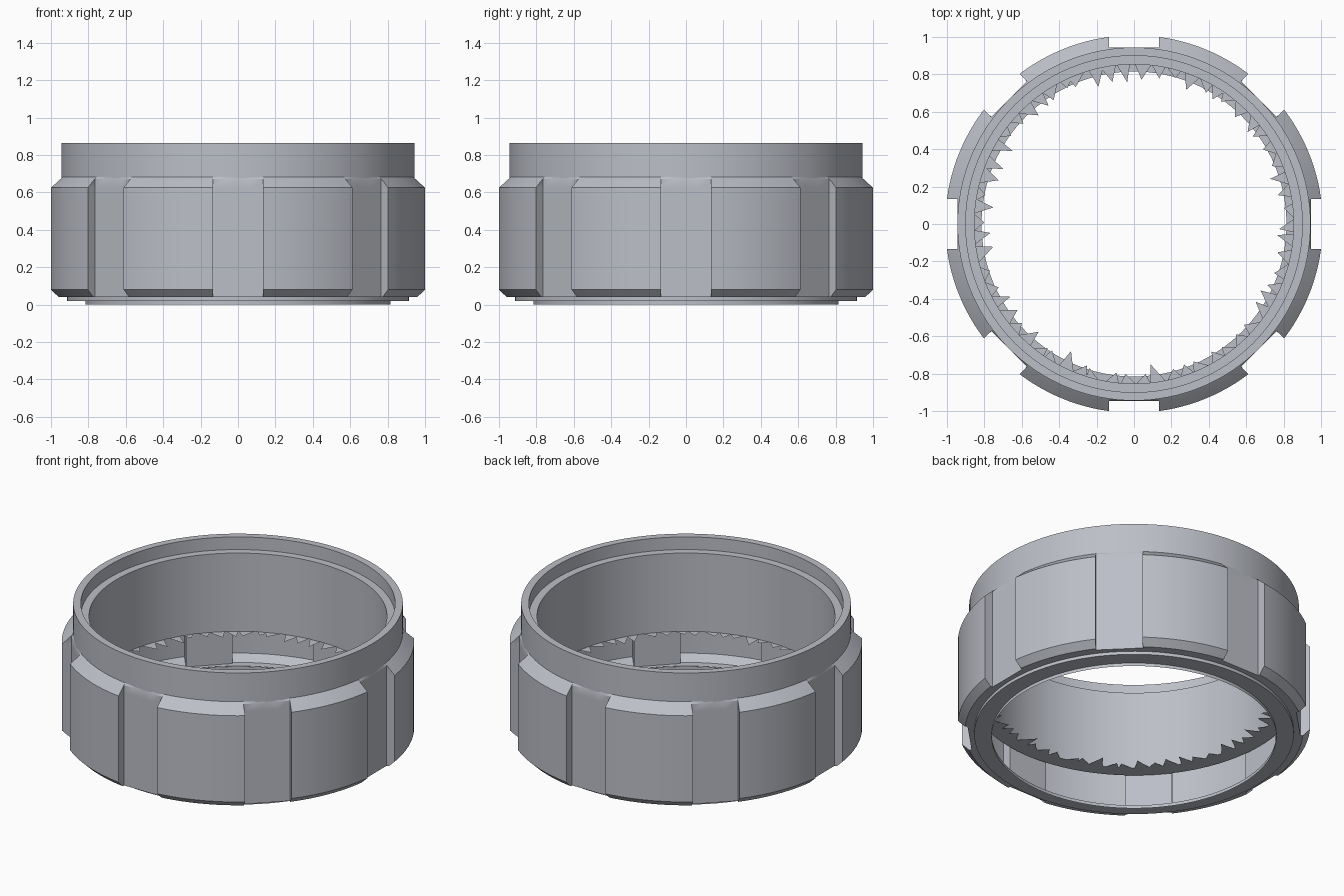
import bpy, math, random

cube = bpy.data.objects.get("Cube")
if cube:
    bpy.data.objects.remove(cube, do_unlink=True)

# One grey finish for the whole ring
grey = bpy.data.materials.new("satin_grey")
grey.use_nodes = True
COL = (0.50, 0.52, 0.57, 1.0)
grey.diffuse_color = COL
grey.node_tree.nodes["Principled BSDF"].inputs["Base Color"].default_value = COL


def make(name, verts, faces):
    me = bpy.data.meshes.new(name)
    me.from_pydata(verts, [], faces)
    me.materials.append(grey)
    ob = bpy.data.objects.new(name, me)
    bpy.context.collection.objects.link(ob)
    bpy.ops.object.select_all(action='DESELECT')
    ob.select_set(True)
    bpy.context.view_layer.objects.active = ob
    bpy.ops.object.shade_smooth_by_angle(angle=math.radians(25))
    return ob


def loft(name, rows):
    """Skin a stack of closed rings that share a point count."""
    n = len(rows[0])
    verts = [p for row in rows for p in row]
    faces = [(k * n + i, k * n + (i + 1) % n, (k + 1) * n + (i + 1) % n, (k + 1) * n + i)
             for k in range(len(rows) - 1) for i in range(n)]
    return make(name, verts, faces)


def circle(r, z, n=128):
    return [(r * math.cos(2 * math.pi * i / n), r * math.sin(2 * math.pi * i / n), z)
            for i in range(n)]


def lathe(name, profile):
    return loft(name, [circle(r, z) for r, z in profile])


SLOT_HALF, SLOT_FLOOR, PAD_R = 0.135, 0.945, 1.009


def grip_outline(r, z):
    """Eight arcs of radius r separated by flat-floored slots."""
    pts = []
    for s in range(8):
        base = s * math.pi / 4
        c, sn = math.cos(base), math.sin(base)
        local = [(SLOT_FLOOR, -SLOT_HALF + SLOT_HALF * j / 2) for j in range(5)]
        a0 = math.asin(SLOT_HALF / r)
        a1 = math.pi / 4 - a0
        local += [(r * math.cos(a0 + (a1 - a0) * j / 12),
                   r * math.sin(a0 + (a1 - a0) * j / 12)) for j in range(13)]
        pts += [(x * c - y * sn, x * sn + y * c, z) for x, y in local]
    return pts


def radial(ring, r, z):
    """Project a ring onto a circle."""
    return [(x * r / math.hypot(x, y), y * r / math.hypot(x, y), z) for x, y, _ in ring]


# Outer grip shell with chamfered pads, hollow inside
low = grip_outline(0.968, 0.04)
top = grip_outline(0.958, 0.672)
loft("grip_shell", [radial(low, 0.912, 0.04), low,
                    grip_outline(PAD_R, 0.08), grip_outline(PAD_R, 0.625),
                    top, radial(top, 0.942, 0.685)])

# Stepped bottom ring and thin lip
lathe("bottom_ring", [(0.815, 0.0), (0.815, 0.02), (0.915, 0.02), (0.915, 0.042)])

# Upper rim with inner ledge, sleeve wall and its underside
lathe("rim_and_sleeve", [(0.944, 0.672), (0.944, 0.865), (0.90, 0.865), (0.90, 0.785),
                         (0.853, 0.785), (0.853, 0.29), (0.94, 0.29)])

# Irregular flat teeth around the sleeve's lower edge
random.seed(4)
COUNT = 62
verts, faces = [], []
for i in range(COUNT):
    a = 2 * math.pi * (i + random.uniform(-0.2, 0.2)) / COUNT
    half = random.uniform(0.04, 0.055)
    tip = (random.uniform(0.755, 0.81), a + random.uniform(-0.035, 0.035))
    for r, t in ((0.856, a - half), tip, (0.856, a + half)):
        verts.append((r * math.cos(t), r * math.sin(t), 0.29))
    faces.append((3 * i, 3 * i + 1, 3 * i + 2))
make("sleeve_teeth", verts, faces)
